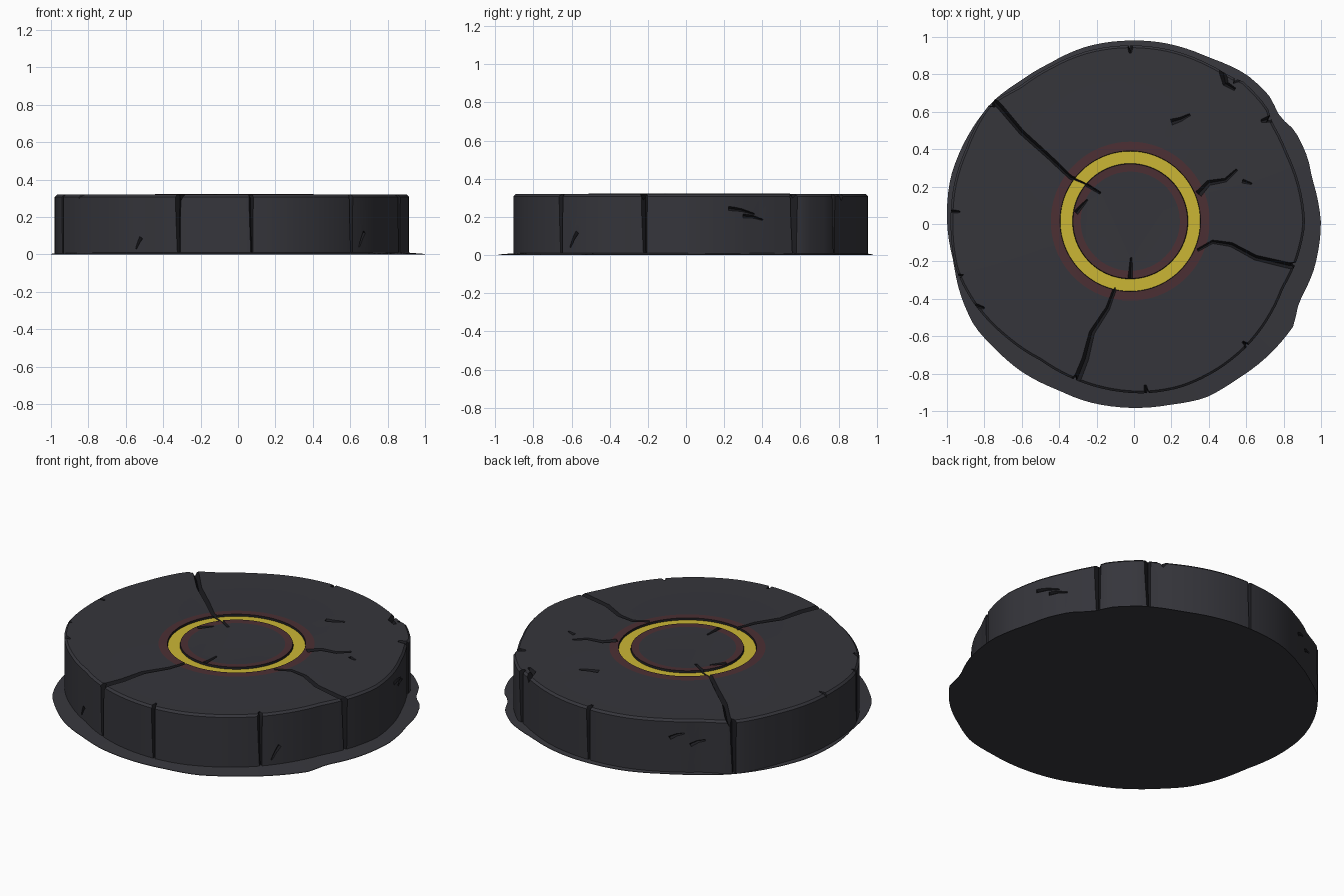
import bpy, bmesh, math
from mathutils import Vector

if "Cube" in bpy.data.objects:
    bpy.data.objects.remove(bpy.data.objects["Cube"])

CX, CY = -0.02, 0.015      # centre of the glowing ring
N = 120                    # segments around
TOP = 0.32


def material(name, rgb):
    m = bpy.data.materials.new(name)
    m.diffuse_color = (*rgb, 1)
    m.use_nodes = True
    m.node_tree.nodes["Principled BSDF"].inputs["Base Color"].default_value = m.diffuse_color
    return m


STONE = material("dark stone", (0.036, 0.036, 0.044))
CRACK = material("crack shadow", (0.012, 0.012, 0.015))
GLOW = material("dull red glow", (0.072, 0.029, 0.034))
YELLOW = material("yellow ring", (0.60, 0.47, 0.036))
SKIRT = material("ground dirt", (0.038, 0.038, 0.046))

# Irregular outlines, counter-clockwise from the back
STONE_RIM = [(-.02, .955), (-.25, .925), (-.45, .84), (-.62, .73), (-.74, .665), (-.79, .62), (-.9, .4),
             (-.965, .2), (-.98, 0), (-.95, -.25), (-.86, -.42), (-.68, -.61), (-.5, -.73), (-.31, -.835),
             (-.15, -.885), (.07, -.905), (.25, -.875), (.45, -.78), (.61, -.65), (.8, -.34), (.865, -.21),
             (.915, 0), (.82, .38), (.735, .55), (.715, .62), (.58, .765), (.52, .785), (.4, .855), (.2, .93)]
SKIRT_RIM = [(-.05, .98), (-.25, .95), (-.45, .86), (-.6, .77), (-.75, .66), (-.9, .45), (-.98, .25), (-1, .02),
             (-.965, -.2), (-.92, -.4), (-.85, -.55), (-.75, -.66), (-.6, -.79), (-.4, -.89), (-.25, -.95),
             (-.12, -.975), (.2, -.965), (.38, -.93), (.55, -.83), (.7, -.72), (.85, -.55), (.88, -.42),
             (.96, -.25), (1, 0), (.95, .25), (.93, .35), (.86, .5), (.78, .57), (.72, .69), (.6, .8),
             (.4, .89), (.15, .97)]


def radius_at(rim, a):
    """Distance from the ring centre to an outline, interpolated by angle."""
    polar = sorted((math.atan2(y - CY, x - CX) % math.tau, math.hypot(x - CX, y - CY)) for x, y in rim)
    polar = [(polar[-1][0] - math.tau, polar[-1][1])] + polar + [(polar[0][0] + math.tau, polar[0][1])]
    a %= math.tau
    for (a0, r0), (a1, r1) in zip(polar, polar[1:]):
        if a0 <= a <= a1:
            return r0 + (r1 - r0) * (a - a0) / (a1 - a0)


def make_object(name, bm, mats):
    bmesh.ops.recalc_face_normals(bm, faces=bm.faces)
    mesh = bpy.data.meshes.new(name)
    bm.to_mesh(mesh)
    bm.free()
    for m in mats:
        mesh.materials.append(m)
    ob = bpy.data.objects.new(name, mesh)
    bpy.context.collection.objects.link(ob)
    return ob


def loft(name, rings, mats):
    """rings: (radius function, z, material of the band that leads to the next ring)."""
    bm = bmesh.new()
    angles = [math.tau * i / N for i in range(N)]
    loops = [[bm.verts.new((CX + f(a) * math.cos(a), CY + f(a) * math.sin(a), z)) for a in angles]
             for f, z, _ in rings]
    for (_, _, idx), lo, hi in zip(rings, loops, loops[1:]):
        for i in range(N):
            j = (i + 1) % N
            bm.faces.new((lo[i], lo[j], hi[j], hi[i])).material_index = idx
    bm.faces.new(loops[0])
    bm.faces.new(loops[-1]).material_index = rings[-1][2]
    return make_object(name, bm, mats)


def rim(outline, inset=0.0):
    return lambda a: radius_at(outline, a) - inset


def circle(r):
    return lambda a: r


# Stone slab: wall, worn rim, red halo and the sunken yellow channel
stone = loft("stone_slab", [
    (rim(STONE_RIM), 0.004, 0), (rim(STONE_RIM), TOP - 0.012, 0), (rim(STONE_RIM, 0.012), TOP, 0),
    (circle(0.425), TOP + 0.002, 2), (circle(0.376), TOP + 0.004, 1), (circle(0.374), TOP - 0.008, 3),
    (circle(0.309), TOP - 0.008, 1), (circle(0.306), TOP + 0.004, 2), (circle(0.265), TOP + 0.002, 0),
], [STONE, CRACK, GLOW, YELLOW])

# Thin dirt skirt around the foot
loft("ground_skirt", [(rim(SKIRT_RIM), 0.0, 0), (rim(SKIRT_RIM), 0.003, 0),
                      (rim(STONE_RIM, 0.03), 0.012, 0)], [SKIRT])


def cut(path, normal, width, depth):
    """Carve a V-shaped groove along a path; it narrows at the last point."""
    bm = bmesh.new()
    pts = [Vector(p) for p in path]
    n = Vector(normal).normalized()
    sections = []
    for i, p in enumerate(pts):
        along = pts[min(i + 1, len(pts) - 1)] - pts[max(i - 1, 0)]
        side = along.cross(n).normalized()
        t = i / (len(pts) - 1)
        w = width * (1 - 0.65 * t)
        d = depth * (1 - 0.6 * t)
        h = 0.02
        spread = 0.5 * w * (d + h) / d
        sections.append([bm.verts.new(q) for q in
                         (p + n * h + side * spread, p + n * h - side * spread, p - n * d)])
    for a, b in zip(sections, sections[1:]):
        for i in range(3):
            j = (i + 1) % 3
            bm.faces.new((a[i], a[j], b[j], b[i]))
    bm.faces.new(sections[0])
    bm.faces.new(sections[-1])
    bmesh.ops.triangulate(bm, faces=bm.faces)
    for f in bm.faces:
        f.material_index = 1
    cutter = make_object("groove_cutter", bm, [STONE, CRACK])
    cutter.hide_render = True
    mod = stone.modifiers.new("groove", 'BOOLEAN')
    mod.operation, mod.solver, mod.object = 'DIFFERENCE', 'EXACT', cutter
    bpy.context.view_layer.objects.active = stone
    bpy.ops.object.modifier_apply(modifier=mod.name)
    bpy.data.objects.remove(cutter)


# Cracks and chips across the top: width, depth, path
TOP_CRACKS = [
    (.034, .035, [(-.80, .71), (-.71, .62), (-.6, .49), (-.45, .355), (-.34, .25), (-.27, .22), (-.18, .165)]),
    (.042, .035, [(-.32, -.87), (-.26, -.72), (-.225, -.58), (-.14, -.45), (-.1, -.34)]),
    (.036, .035, [(.90, -.23), (.82, -.22), (.65, -.18), (.52, -.11), (.42, -.095), (.34, -.14)]),
    (.034, .025, [(.345, .16), (.4, .22), (.49, .235), (.55, .29)]),
    (.022, .02, [(-.02, -.29), (-.015, -.18)]),
    (.022, .02, [(-.31, .06), (-.25, .13)]),
    (.03, .015, [(.2, .545), (.25, .56), (.3, .585)]),
    (.02, .012, [(.58, .23), (.63, .215)]),
    (.04, .04, [(-.02, .97), (-.02, .915)]),
    (.045, .04, [(.47, .84), (.49, .75), (.54, .72)]),
    (.045, .03, [(.75, .57), (.68, .55)]),
    (.035, .03, [(.64, -.67), (.58, -.63)]),
    (.03, .03, [(.07, -.92), (.06, -.86)]),
    (.025, .03, [(-1.0, .07), (-.93, .065)]),
    (.035, .03, [(-.9, -.42), (-.8, -.45)]),
]
for w, d, path in TOP_CRACKS:
    cut([(x, y, TOP) for x, y in path], (0, 0, 1), w, d)


def wall_point(a, z):
    r = radius_at(STONE_RIM, a)
    return (CX + r * math.cos(a), CY + r * math.sin(a), z)


# Upright clefts that split the wall
for x, y, w in [(-.32, -.83, .04), (.07, -.9, .03), (.605, -.655, .035), (.865, -.22, .045), (.73, .56, .045),
                (.55, .775, .045), (-.02, .955, .03), (-.765, .645, .045), (-.94, -.28, .03)]:
    a = math.atan2(y - CY, x - CX)
    cut([wall_point(a, 0.45), wall_point(a, 0.2), wall_point(a + 0.006, -0.05)],
        (math.cos(a), math.sin(a), 0), w, 0.035)

# Slanted scratches on the wall: start and end as angle in degrees and height
for a0, z0, a1, z1 in [(13, .245, 22, .215), (18, .205, 25, .185), (119, .21, 124, .24), (126, .17, 131, .20),
                       (-40, .12, -43, .04), (-124, .09, -126, .03)]:
    a0, a1 = math.radians(a0), math.radians(a1)
    mid = (a0 + a1) / 2
    cut([wall_point(a0, z0), wall_point(mid, (z0 + z1) / 2 + 0.006), wall_point(a1, z1)],
        (math.cos(mid), math.sin(mid), 0), 0.022, 0.014)

# Soft shading with crisp edges
bpy.ops.object.select_all(action='DESELECT')
stone.select_set(True)
bpy.context.view_layer.objects.active = stone
bpy.ops.object.shade_smooth_by_angle(angle=math.radians(30))
